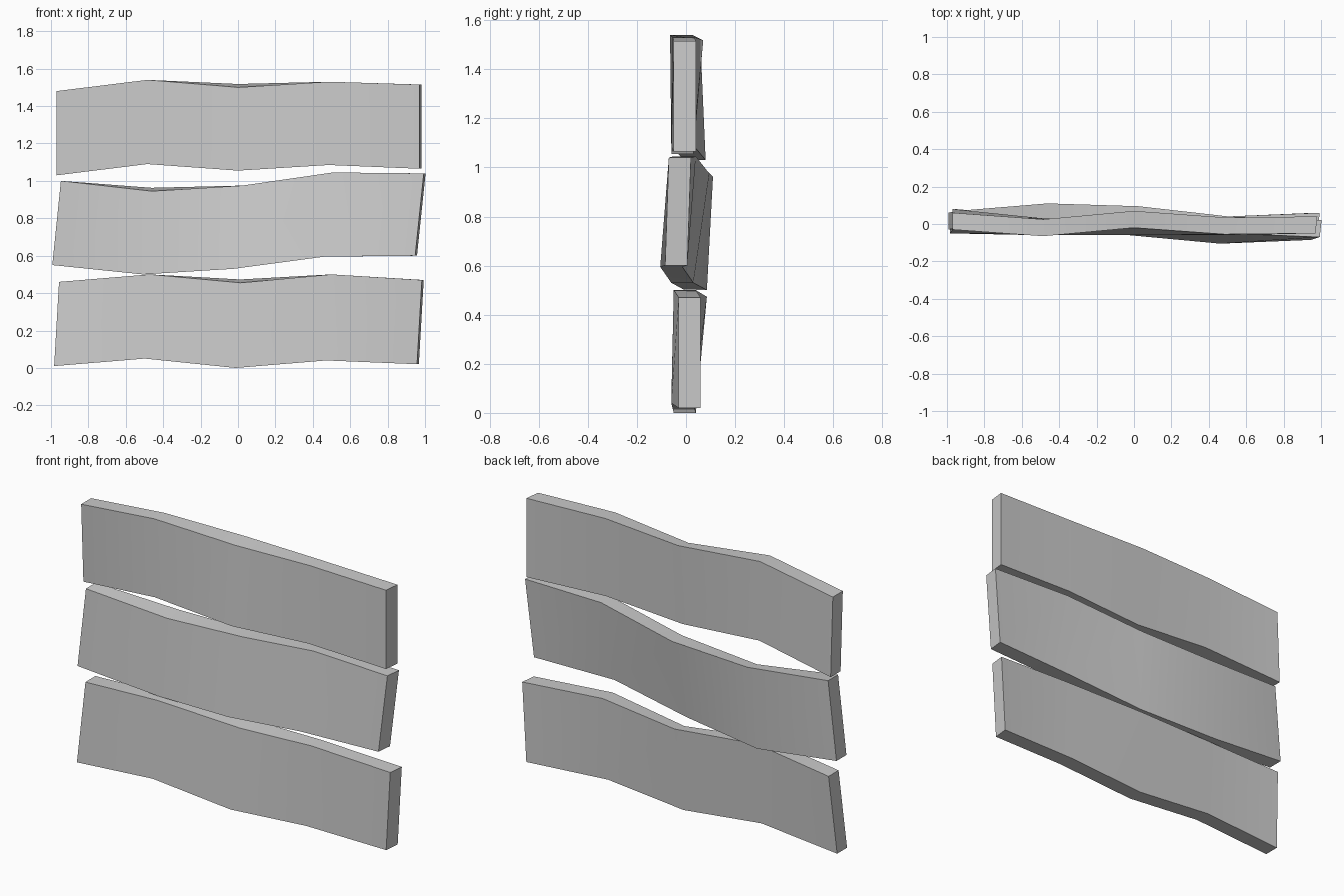
import bpy
import bmesh
import math

cube = bpy.data.objects.get("Cube")
if cube:
    bpy.data.objects.remove(cube, do_unlink=True)

HALF_LENGTH = 0.97
THICKNESS = 0.09

# Single pale grey material
grey = bpy.data.materials.new("pale_grey")
grey.use_nodes = True
colour = (0.6, 0.6, 0.6, 1)
grey.diffuse_color = colour
grey.node_tree.nodes["Principled BSDF"].inputs["Base Color"].default_value = colour


def make_plank(name, top_z, bottom_z, top_y, bottom_y, lean, lifted_station):
    """Skin a warped board over evenly spaced cross-sections.

    top_y and bottom_y locate the front face; lean skews the ends;
    the back of the top edge is raised a little at lifted_station.
    """
    bm = bmesh.new()
    rings = []
    last = len(top_z) - 1
    for i in range(last + 1):
        x = HALF_LENGTH * (2 * i / last - 1)
        back_x = x + 0.01 * (i == last)
        lift = 0.018 if i == lifted_station else 0
        corners = (
            (x + lean, top_y[i], top_z[i]),
            (back_x + lean, top_y[i] + THICKNESS, top_z[i] + lift),
            (back_x - lean, bottom_y[i] + THICKNESS, bottom_z[i]),
            (x - lean, bottom_y[i], bottom_z[i]),
        )
        rings.append([bm.verts.new(corner) for corner in corners])

    # Long sides between neighbouring sections
    for ring, following in zip(rings, rings[1:]):
        for j in range(len(ring)):
            k = (j + 1) % len(ring)
            bm.faces.new((ring[j], ring[k], following[k], following[j]))

    # End caps
    bm.faces.new(rings[0])
    bm.faces.new(reversed(rings[-1]))
    bmesh.ops.recalc_face_normals(bm, faces=bm.faces[:])

    mesh = bpy.data.meshes.new(name)
    bm.to_mesh(mesh)
    bm.free()
    mesh.materials.append(grey)
    plank = bpy.data.objects.new(name, mesh)
    bpy.context.collection.objects.link(plank)

    # Soft shading along the warp, crisp board edges
    bpy.ops.object.select_all(action="DESELECT")
    plank.select_set(True)
    bpy.context.view_layer.objects.active = plank
    bpy.ops.object.shade_smooth_by_angle(angle=math.radians(30))
    return plank


# Bottom board
make_plank(
    "bottom_plank",
    top_z=(0.46, 0.5, 0.455, 0.5, 0.47),
    bottom_z=(0.01, 0.05, 0, 0.04, 0.02),
    top_y=(-0.01, -0.05, -0.005, -0.05, -0.03),
    bottom_y=(-0.05, -0.06, -0.05, -0.06, -0.03),
    lean=0.013,
    lifted_station=2,
)

# Middle board, the most twisted one
make_plank(
    "middle_plank",
    top_z=(1, 0.945, 0.975, 1.045, 1.04),
    bottom_z=(0.55, 0.5, 0.53, 0.595, 0.6),
    top_y=(-0.02, 0.02, 0.005, -0.05, -0.07),
    bottom_y=(-0.03, -0.005, -0.06, -0.105, -0.085),
    lean=0.023,
    lifted_station=1,
)

# Top board
make_plank(
    "top_plank",
    top_z=(1.48, 1.54, 1.5, 1.53, 1.515),
    bottom_z=(1.03, 1.09, 1.055, 1.085, 1.065),
    top_y=(-0.03, -0.065, -0.02, -0.055, -0.05),
    bottom_y=(-0.01, -0.06, -0.06, -0.06, -0.05),
    lean=0,
    lifted_station=2,
)
